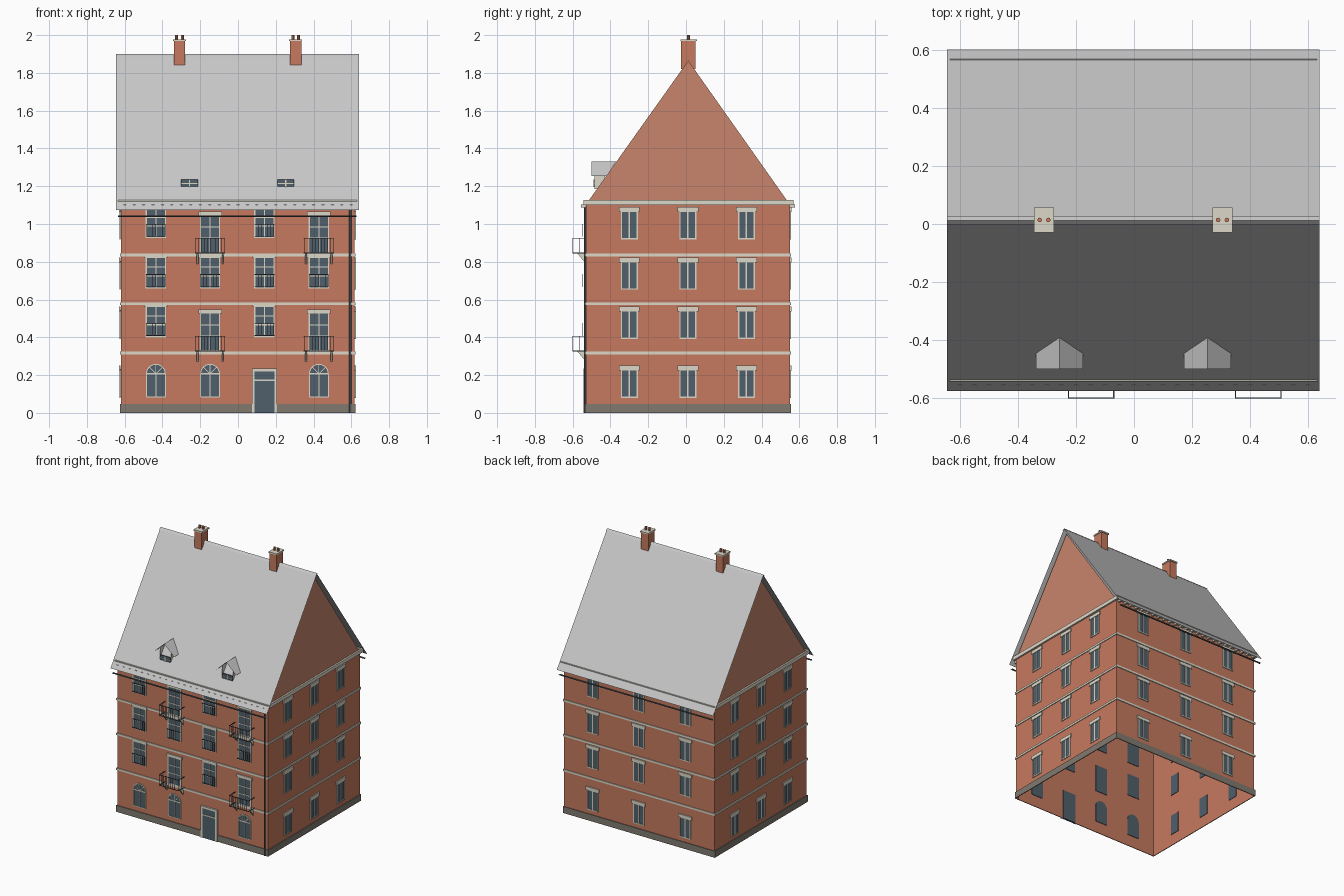
import bpy, bmesh, math
from mathutils import Vector

if "Cube" in bpy.data.objects:
    bpy.data.objects.remove(bpy.data.objects["Cube"])

COLOURS = {
    "brick": (0.57, 0.195, 0.115), "gable_brick": (0.58, 0.235, 0.155),
    "stone": (0.72, 0.69, 0.58), "plinth_grey": (0.22, 0.195, 0.165),
    "roof_grey": (0.57, 0.57, 0.57), "glass_blue": (0.08, 0.115, 0.145),
    "metal_dark": (0.09, 0.095, 0.11),
}
MATS = {}
for n, c in COLOURS.items():
    MATS[n] = bpy.data.materials.new(n)
    MATS[n].diffuse_color = (*c, 1)

PARTS = {}
X0, X1, Y0, Y1, TOP = -0.62, 0.617, -0.53, 0.55, 1.11
YM = 0.012
WALLS = {
    "front": lambda u, n, z: (u, Y0 - n, z),
    "back": lambda u, n, z: (u, Y1 + n, z),
    "right": lambda u, n, z: (X1 + n, u, z),
    "left": lambda u, n, z: (X0 - n, u, z),
}


def part(name, mat):
    return PARTS.setdefault(name, (bmesh.new(), mat))[0]


def face(bm, pts):
    return bm.faces.new([bm.verts.new(p) for p in pts])


def prism(bm, wall, pts, n0, n1):
    """Extrude a (u, z) outline on a wall from depth n0 to n1."""
    f = WALLS[wall]
    a = [bm.verts.new(f(u, n0, z)) for u, z in pts]
    b = [bm.verts.new(f(u, n1, z)) for u, z in pts]
    bm.faces.new(a)
    bm.faces.new(b[::-1])
    for i in range(len(a)):
        j = (i + 1) % len(a)
        bm.faces.new((a[i], b[i], b[j], a[j]))


def rect(bm, wall, u0, u1, z0, z1, n0=0.001, n1=0.007):
    prism(bm, wall, [(u0, z0), (u1, z0), (u1, z1), (u0, z1)], n0, n1)


def bar(bm, wall, p, q, w, n0=0.001, n1=0.007):
    a, b = Vector(p), Vector(q)
    s = (b - a).orthogonal().normalized() * w / 2
    prism(bm, wall, [a + s, a - s, b - s, b + s], n0, n1)


def box(bm, x0, x1, y0, y1, z0, z1):
    prism(bm, "front", [(x0, z0), (x1, z0), (x1, z1), (x0, z1)], Y0 - y0, Y0 - y1)


def ring(bm, x0, x1, y0, y1, z0, z1, t):
    """Band around the house, with no middle."""
    box(bm, x0, x1, y0, y0 + t, z0, z1)
    box(bm, x0, x1, y1 - t, y1, z0, z1)
    box(bm, x0, x0 + t, y0 + t, y1 - t, z0, z1)
    box(bm, x1 - t, x1, y0 + t, y1 - t, z0, z1)


def tube(bm, base, axis, r, length, sides=8, arc=math.tau, start=0, lid=False):
    """Open tube or trough along x or z, with an optional lid."""
    rows = []
    for d in (0, length):
        row = []
        for i in range(sides + 1):
            t = start + arc * i / sides
            c, s = r * math.cos(t), r * math.sin(t)
            off = Vector((d, c, s)) if axis == "x" else Vector((c, s, d))
            row.append(bm.verts.new(Vector(base) + off))
        rows.append(row)
    for i in range(sides):
        bm.faces.new((rows[0][i], rows[0][i + 1], rows[1][i + 1], rows[1][i]))
    if lid:
        bm.faces.new(rows[1][:-1])


# Walls: open shell, with gables above
w = part("walls", "brick")
for a, b in (((X0, Y0), (X1, Y0)), ((X1, Y0), (X1, Y1)), ((X1, Y1), (X0, Y1)), ((X0, Y1), (X0, Y0))):
    face(w, [(*a, 0), (*b, 0), (*b, TOP), (*a, TOP)])
for x in (X0, X1):
    face(part("gables", "gable_brick"), [(x, Y0 + 0.005, TOP), (x, Y1 - 0.005, TOP), (x, YM, 1.865)])

# Plinth, floor bands and cornice with dentils
ring(part("plinth", "plinth_grey"), X0 - 0.006, X1 + 0.006, Y0 - 0.006, Y1 + 0.006, 0, 0.048, 0.0055)
for z in (0.31, 0.57, 0.828):
    ring(part("floor_bands", "stone"), X0 - 0.006, X1 + 0.006, Y0 - 0.006, Y1 + 0.006, z, z + 0.015, 0.0055)
ring(part("cornice", "stone"), X0 - 0.014, X1 + 0.014, -0.543, 0.569, 1.1, 1.127, 0.012)
d = part("cornice_dentils", "stone")
for i in range(25):
    u = -0.6 + i * 0.05
    rect(d, "front", u - 0.007, u + 0.007, 1.088, 1.104, 0.001, 0.026)
    rect(d, "back", u - 0.007, u + 0.007, 1.088, 1.104, 0.001, 0.026)

# Main roof: two thin slopes, ridge cap and eaves gutters
RX0, RX1, EAVE, RIDGE = -0.645, 0.64, 1.075, 1.896
r = part("roof", "roof_grey")
for y in (-0.575, 0.602):
    face(r, [(RX0, y, EAVE), (RX1, y, EAVE), (RX1, YM, RIDGE), (RX0, YM, RIDGE)])
tube(part("ridge_cap", "roof_grey"), (RX0, YM, 1.886), "x", 0.015, RX1 - RX0, 2, math.pi)
for y in (-0.568, 0.595):
    tube(part("gutters", "metal_dark"), (-0.635, y, 1.044), "x", 0.007, 1.262, 4, math.pi, math.pi)
tube(part("downpipe", "metal_dark"), (0.594, Y0 - 0.004, 0), "z", 0.0065, 1.09, 6)


def surround(wall, u, h, z0, z1, t=0.008):
    s = part("window_frames", "stone")
    rect(s, wall, u - h, u - h + t, z0, z1)
    rect(s, wall, u + h - t, u + h, z0, z1)
    rect(s, wall, u - h + t, u + h - t, z0, z0 + t)
    rect(s, wall, u - h + t, u + h - t, z1 - t, z1)


def lintel(wall, u, h, z0, z1):
    rect(part("lintels", "stone"), wall, u - h, u + h, z0, z1, 0.001, 0.009)


# Plain two-light windows on the sides and back
for wall, cols in (("right", (-0.3, 0.01, 0.32)), ("left", (-0.3, 0.01, 0.32)), ("back", (-0.38, 0, 0.38))):
    for z0 in (0.083, 0.395, 0.655, 0.922):
        for u in cols:
            rect(part("window_glass", "glass_blue"), wall, u - 0.04, u + 0.04, z0, z0 + 0.15, -0.004, 0.004)
            surround(wall, u, 0.045, z0 - 0.003, z0 + 0.15, 0.007)
            rect(part("window_frames", "stone"), wall, u - 0.004, u + 0.004, z0, z0 + 0.15)
            lintel(wall, u, 0.055, z0 + 0.142, z0 + 0.167)


def front_window(u, z0, z1, rail):
    g, m = part("window_glass", "glass_blue"), part("window_frames", "stone")
    rect(g, "front", u - 0.05, u + 0.05, z0, z1, -0.004, 0.004)
    surround("front", u, 0.054, z0, z1, 0.006)
    rect(m, "front", u - 0.003, u + 0.003, z0, z1)
    for k in (0.4, 0.68):
        z = z0 + k * (z1 - z0)
        rect(m, "front", u - 0.05, u + 0.05, z - 0.003, z + 0.003)
    lintel("front", u, 0.062, z1 - 0.004, z1 + 0.016)
    if rail:
        b = part("window_railings", "metal_dark")
        for z in (z0 + 0.008, z0 + 0.072):
            rect(b, "front", u - 0.052, u + 0.052, z, z + 0.004, 0.014, 0.018)
        for i in range(7):
            x = u - 0.05 + i * 0.1 / 6
            rect(b, "front", x - 0.001, x + 0.001, z0 + 0.008, z0 + 0.074, 0.015, 0.017)


def balcony(u, z):
    b, h, out = part("balcony_railings", "metal_dark"), 0.08, 0.072
    for zz in (z, z + 0.078):
        rect(b, "front", u - h, u + h, zz, zz + 0.004, out - 0.004, out)
        for s in (-h, h - 0.004):
            rect(b, "front", u + s, u + s + 0.004, zz, zz + 0.004, 0, out - 0.004)
    for i in range(11):
        x = u - h + 0.0015 + i * (2 * h - 0.003) / 10
        rect(b, "front", x - 0.0012, x + 0.0012, z, z + 0.08, out - 0.003, out - 0.001)
    for s in (-h + 0.002, h - 0.002):
        rect(b, "front", u + s - 0.001, u + s + 0.001, z, z + 0.08, 0.034, 0.036)
    # Triangular brackets below
    k = part("balcony_brackets", "stone")
    for s in (-0.067, 0.067):
        x = u + s
        a = [k.verts.new((x - 0.005, y, zz)) for y, zz in ((Y0, z), (Y0 - 0.045, z), (Y0, z - 0.055))]
        c = [k.verts.new((v.co.x + 0.01, v.co.y, v.co.z)) for v in a]
        k.faces.new(a)
        k.faces.new(c[::-1])
        for i in range(3):
            k.faces.new((a[i], c[i], c[(i + 1) % 3], a[(i + 1) % 3]))


# Front windows and balcony doors
COLS = (-0.435, -0.148, 0.14, 0.428)
for i, u in enumerate(COLS):
    front_window(u, 0.658, 0.825, True)
    if i % 2:
        for z in (0.326, 0.844):
            front_window(u, z, z + 0.205, False)
            balcony(u, z)
    else:
        front_window(u, 0.4, 0.567, True)
        front_window(u, 0.925, 1.085, True)

# Arched ground-floor windows
for u in (COLS[0], COLS[1], COLS[3]):
    arc = [(math.cos(math.pi * i / 12), math.sin(math.pi * i / 12)) for i in range(13)]
    zs = 0.207
    pts = [(u + 0.05 * c, zs + 0.05 * s) for c, s in arc]
    outline = [(u + 0.05, 0.085)] + pts + [(u - 0.05, 0.085)]
    prism(part("window_glass", "glass_blue"), "front", outline, -0.004, 0.004)
    m = part("arched_window_frames", "stone")
    for p, q in zip(outline, outline[1:] + outline[:1]):
        bar(m, "front", p, q, 0.005)
    bar(m, "front", (u - 0.05, zs), (u + 0.05, zs), 0.008)
    bar(m, "front", (u, 0.085), (u, zs), 0.005)
    for k in (3, 6, 9):
        bar(m, "front", (u, zs), pts[k], 0.004)

# Front door with stone surround and transom
u = 0.14
rect(part("front_door", "glass_blue"), "front", u - 0.055, u + 0.055, 0, 0.222, -0.004, 0.01)
df = part("door_frame", "stone")
rect(df, "front", u - 0.067, u - 0.053, 0, 0.235, 0.001, 0.013)
rect(df, "front", u + 0.053, u + 0.067, 0, 0.235, 0.001, 0.013)
rect(df, "front", u - 0.053, u + 0.053, 0.22, 0.235, 0.001, 0.013)
rect(df, "front", u - 0.053, u + 0.053, 0.168, 0.176, 0.001, 0.013)

# Dormers: thin cheeks, window and folded roof
for x in (-0.257, 0.253):
    for s in (-0.046, 0.046):
        face(part("dormer_cheeks", "stone"), [(x + s, -0.485, 1.185), (x + s, -0.43, 1.185),
                                              (x + s, -0.43, 1.288), (x + s, -0.485, 1.288)])
    box(part("dormer_glass", "glass_blue"), x - 0.044, x + 0.044, -0.487, -0.482, 1.195, 1.235)
    df = part("dormer_frames", "stone")
    rect(df, "front", x - 0.003, x + 0.003, 1.195, 1.235, -0.044, -0.041)
    rect(df, "front", x - 0.044, x + 0.044, 1.213, 1.216, -0.044, -0.041)
    for s in (-0.081, 0.081):
        face(part("dormer_roofs", "roof_grey"), [(x + s, -0.5, 1.255), (x, -0.5, 1.332),
                                                (x, -0.37, 1.332), (x + s, -0.42, 1.255)])

# Chimneys with stone caps and two pots
for x in (-0.31, 0.305):
    box(part("chimneys", "brick"), x - 0.03, x + 0.03, -0.026, 0.05, 1.82, 1.968)
    box(part("chimney_caps", "stone"), x - 0.034, x + 0.034, -0.03, 0.057, 1.968, 1.978)
    for s in (-0.015, 0.015):
        tube(part("chimney_pots", "brick"), (x + s, 0.014, 1.976), "z", 0.008, 0.024, lid=True)

# Turn every part into an object
for name, (bm, mat) in PARTS.items():
    bmesh.ops.recalc_face_normals(bm, faces=bm.faces)
    me = bpy.data.meshes.new(name)
    bm.to_mesh(me)
    bm.free()
    me.materials.append(MATS[mat])
    bpy.context.collection.objects.link(bpy.data.objects.new(name, me))

for m in bpy.data.materials:
    if m.users and not m.is_grease_pencil:
        m.use_nodes = True
        m.node_tree.nodes["Principled BSDF"].inputs["Base Color"].default_value = m.diffuse_color
